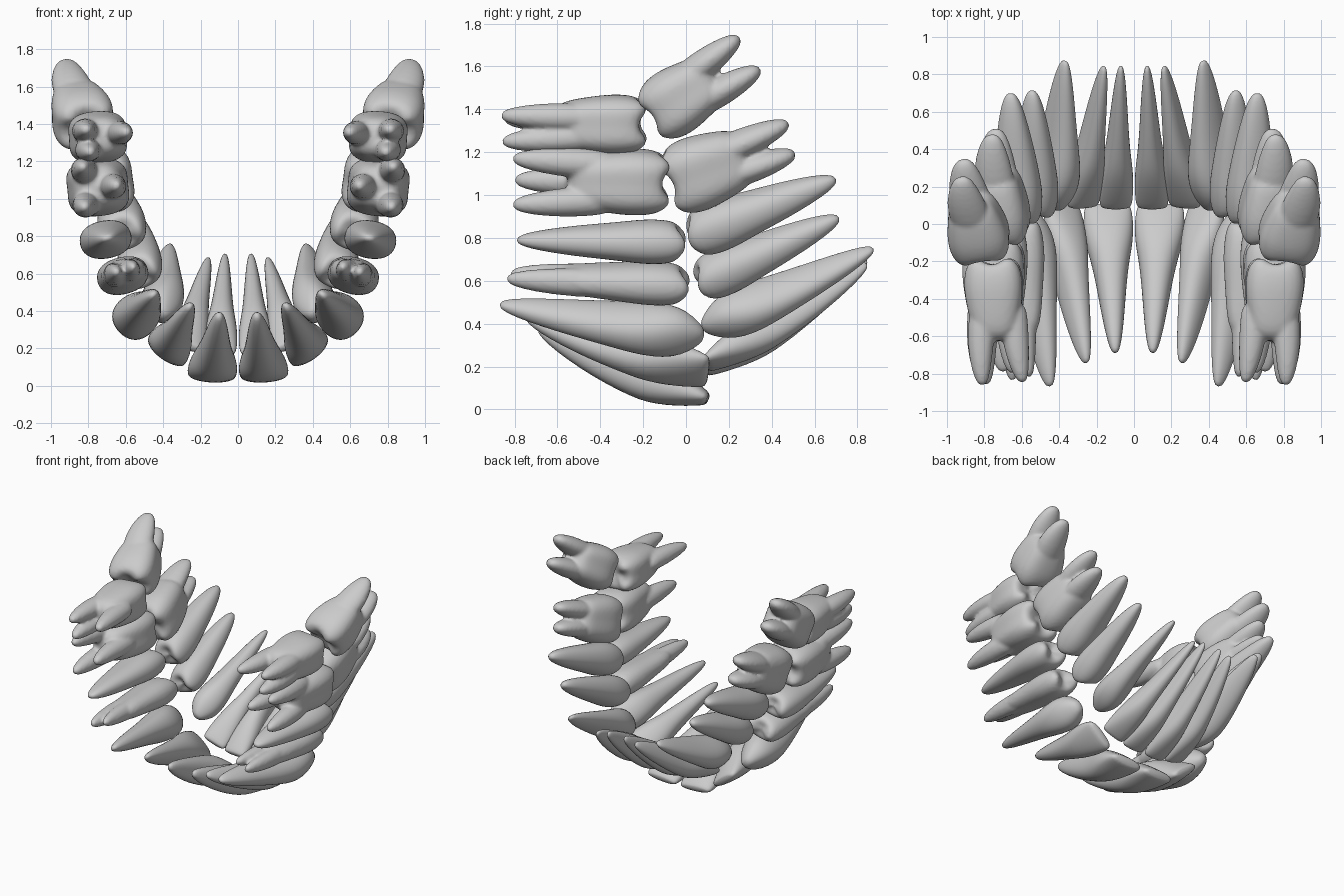
import bpy, bmesh, math
from mathutils import Vector as V

if "Cube" in bpy.data.objects:
    bpy.data.objects.remove(bpy.data.objects["Cube"])

SEG = 20
# Stations along a tooth: (position, width scale, depth scale, cusp height)
INCISOR = [(0, .8, .2, 0), (.02, .94, .32, 0), (.1, 1, .56, 0), (.2, .98, .8, 0), (.3, .88, .96, 0),
           (.4, .73, .97, 0), (.55, .59, .88, 0), (.7, .48, .74, 0), (.85, .35, .54, 0),
           (.95, .23, .34, 0), (1, .1, .14, 0)]
CANINE = [(0, .2, .16, 0), (.03, .5, .36, 0), (.1, .9, .68, 0), (.18, 1.02, .9, 0), (.28, .96, 1.03, 0),
          (.4, .8, .97, 0), (.55, .65, .83, 0), (.7, .53, .67, 0), (.85, .39, .48, 0),
          (.95, .25, .3, 0), (1, .1, .14, 0)]
PREMOLAR_CAP = [(.06, .05, .05, 0), (.05, .3, .3, .02), (.03, .55, .6, .03), (.04, .8, .8, .025),
                (.09, .97, .95, .01), (.2, 1.02, 1.02, 0), (.3, .97, 1, 0)]
PREMOLAR = PREMOLAR_CAP + [(.42, .85, .93, 0), (.58, .74, .8, 0), (.74, .6, .64, 0), (.87, .44, .48, 0),
                           (.95, .3, .33, 0), (1, .12, .14, 0)]
PREMOLAR_TRUNK = PREMOLAR_CAP + [(.45, .84, .92, 0), (.6, .74, .86, 0), (.7, .62, .7, 0), (.74, .3, .4, 0)]
MOLAR = [(.075, .05, .05, 0), (.06, .3, .3, .012), (.03, .55, .55, .03), (.025, .76, .76, .035),
         (.06, .92, .92, .02), (.14, 1, 1, .008), (.25, 1.02, 1.02, 0), (.38, .95, .94, 0), (.48, .88, .85, 0),
         (.56, .8, .76, 0), (.62, .66, .62, 0), (.66, .35, .35, 0)]
ROOT = [(0, .8, .8, 0), (.15, 1, 1, 0), (.45, .98, .98, 0), (.7, .82, .8, 0), (.88, .6, .58, 0),
        (.97, .38, .36, 0), (1, .15, .15, 0)]


def loft(bm, start, end, m, b, w, d, stations, power=2.0, lobes=0, bend=0.0, groove=0.0):
    """Skin a stack of rounded rings running from start to end."""
    axis = end - start
    rings = []
    for t, sw, sd, cusp in stations:
        c = start + axis * t + b * (bend * 4 * t * (1 - t))
        ring = []
        for i in range(SEG):
            a = 2 * math.pi * i / SEG
            ca, sa = math.cos(a), math.sin(a)
            u = math.copysign(abs(ca) ** (2 / power), ca)
            v = math.copysign(abs(sa) ** (2 / power), sa)
            v *= 1 - groove * math.exp(-(u / .3) ** 2)
            lift = -math.cos(lobes * a) if lobes else 0
            ring.append(bm.verts.new(c + m * (u * sw * w / 2) + b * (v * sd * d / 2) - axis * (cusp * lift)))
        rings.append(ring)
    for r, s in zip(rings, rings[1:]):
        for i in range(SEG):
            j = (i + 1) % SEG
            bm.faces.new((r[i], r[j], s[j], s[i]))
    bm.faces.new(rings[0][::-1])
    bm.faces.new(rings[-1])


def tooth(name, kind, crown, tips, angle, w, d, bend=0.0, root=None):
    """One tooth and its mirrored twin; several tips give several roots."""
    crown, tips = V(crown), [V(p) for p in tips]
    end = sum(tips, V()) / len(tips)
    axis = (end - crown).normalized()
    a = math.radians(angle)
    out = V((math.sin(a), 0, -math.cos(a)))
    b = (out - axis * out.dot(axis)).normalized()
    m = axis.cross(b).normalized()
    bm = bmesh.new()
    molar = kind is MOLAR
    cusped = kind in (MOLAR, PREMOLAR, PREMOLAR_TRUNK)
    loft(bm, crown, end, m, b, w, d, kind, 2.7 if molar else 2.25,
         4 if molar else 2 if cusped else 0, bend, .09 if molar else 0)
    if root:
        for p in tips:
            side = p - end
            side -= axis * side.dot(axis)
            start = crown + (end - crown) * .36 + side * .75
            loft(bm, start, p, m, b, root[0], root[1], ROOT, bend=.012)
    bmesh.ops.recalc_face_normals(bm, faces=bm.faces)
    for f in bm.faces:
        f.smooth = True
    me = bpy.data.meshes.new(name)
    bm.to_mesh(me)
    bm.free()
    ob = bpy.data.objects.new(name, me)
    bpy.context.collection.objects.link(ob)
    sub = ob.modifiers.new("round", 'SUBSURF')
    sub.levels = sub.render_levels = 1
    if root:
        re = ob.modifiers.new("fuse", 'REMESH')
        re.mode = 'VOXEL'
        re.voxel_size = .012
        re.use_smooth_shade = True
        sm = ob.modifiers.new("soften", 'SMOOTH')
        sm.factor, sm.iterations = .5, 5
    mi = ob.modifiers.new("other_side", 'MIRROR')
    mi.use_mirror_merge = False


# Upper arch: roots point to -y
tooth("upper_central_incisor", INCISOR, (.142, .105, .047), [(.10, -.69, .38)], 3, .27, .225, .02)
tooth("upper_lateral_incisor", INCISOR, (.385, .105, .175), [(.255, -.745, .43)], 37, .25, .225, .02)
tooth("upper_canine", CANINE, (.565, .085, .345), [(.45, -.87, .49)], 52, .245, .265, .015)
tooth("upper_first_premolar", PREMOLAR_TRUNK, (.62, .025, .58), [(.56, -.82, .635), (.65, -.84, .61)],
      76, .2, .28, root=(.14, .13))
tooth("upper_second_premolar", PREMOLAR, (.71, .005, .78), [(.70, -.79, .79)], 80, .205, .28)
tooth("upper_first_molar", MOLAR, (.745, -.075, 1.06), [(.83, -.81, 1.17), (.82, -.81, .955), (.65, -.8, 1.07)],
      84, .31, .35, root=(.145, .15))
tooth("upper_second_molar", MOLAR, (.755, -.18, 1.33), [(.81, -.865, 1.37), (.79, -.86, 1.25), (.595, -.85, 1.355)],
      86, .28, .33, root=(.135, .15))

# Lower arch: roots point to +y and lean back
tooth("lower_central_incisor", INCISOR, (.098, .085, .175), [(.07, .845, .70)], 3, .185, .2, .01)
tooth("lower_lateral_incisor", INCISOR, (.275, .09, .21), [(.16, .845, .68)], 20, .195, .2, .01)
tooth("lower_canine", CANINE, (.405, .075, .38), [(.37, .875, .75)], 45, .21, .25, .015)
tooth("lower_first_premolar", PREMOLAR, (.52, .045, .585), [(.545, .715, .895)], 62, .22, .24)
tooth("lower_second_premolar", PREMOLAR, (.61, .005, .80), [(.66, .70, 1.075)], 72, .24, .26)
tooth("lower_first_molar", MOLAR, (.70, -.085, 1.05), [(.76, .48, 1.335), (.74, .51, 1.195)],
      82, .35, .32, root=(.145, .22))
tooth("lower_second_molar", MOLAR, (.805, -.16, 1.365), [(.925, .25, 1.735), (.915, .345, 1.59)],
      88, .32, .345, root=(.145, .22))
